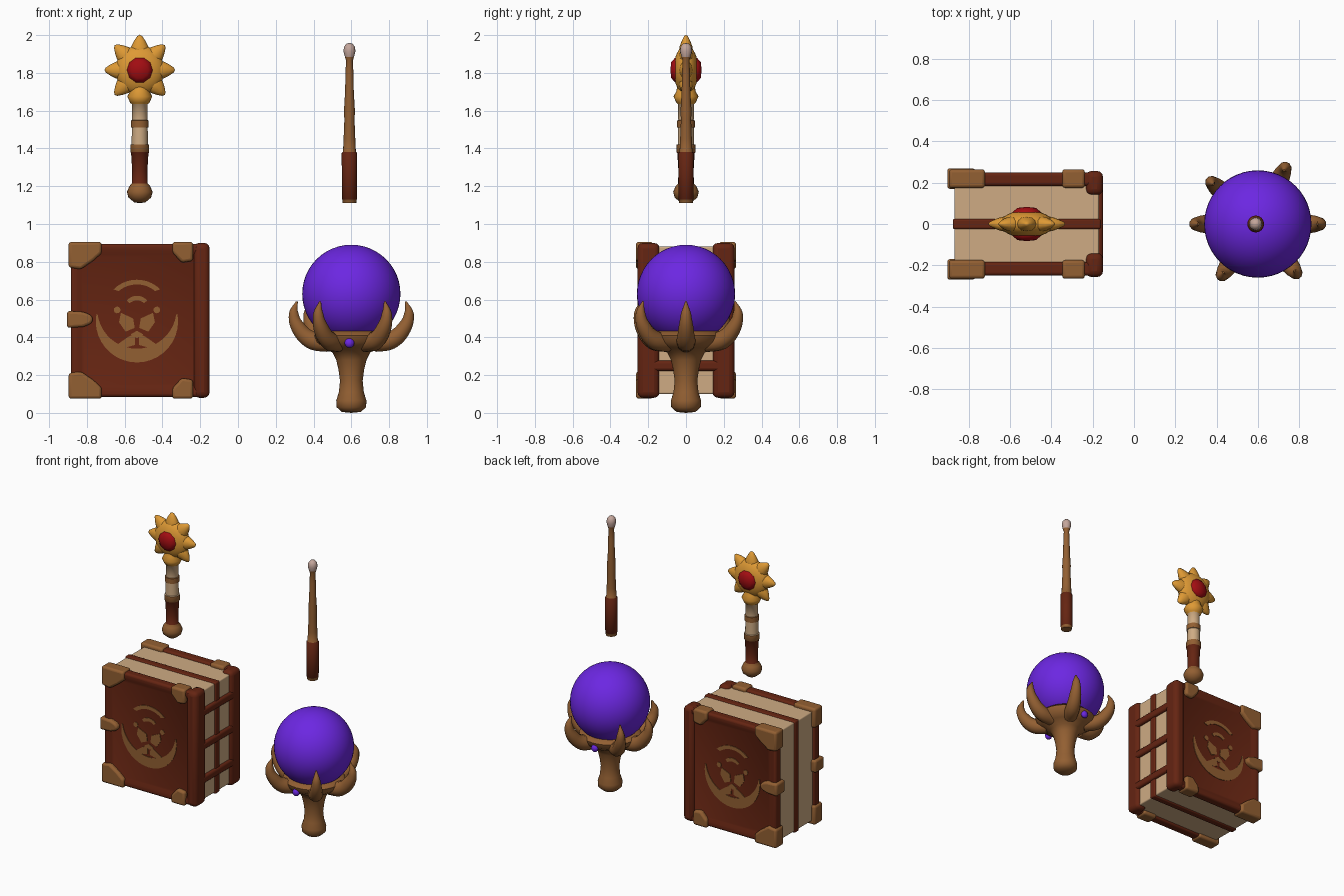
import bpy, bmesh, math
from mathutils import Matrix, Vector

cube = bpy.data.objects.get("Cube")
if cube:
    bpy.data.objects.remove(cube)


def material(name, r, g, b):
    m = bpy.data.materials.new(name)
    m.use_nodes = True
    m.diffuse_color = (r, g, b, 1)
    m.node_tree.nodes["Principled BSDF"].inputs["Base Color"].default_value = (r, g, b, 1)
    return m


LEATHER = material("dark red leather", .13, .018, .006)
BRONZE = material("brown bronze", .29, .115, .032)
PAPER = material("cream paper", .62, .41, .23)
GOLD = material("gold", .73, .32, .035)
RED = material("red gem", .36, .004, .006)
PURPLE = material("purple crystal", .15, .02, .76)
PALE = material("pale crystal", .55, .38, .33)


def finish(name, bm, mats, bevel=0, smooth=40):
    bmesh.ops.recalc_face_normals(bm, faces=bm.faces)
    mesh = bpy.data.meshes.new(name)
    bm.to_mesh(mesh)
    bm.free()
    for m in mats:
        mesh.materials.append(m)
    ob = bpy.data.objects.new(name, mesh)
    bpy.context.collection.objects.link(ob)
    bpy.ops.object.select_all(action='DESELECT')
    ob.select_set(True)
    bpy.context.view_layer.objects.active = ob
    if bevel:
        mod = ob.modifiers.new("soft edges", 'BEVEL')
        mod.width, mod.segments, mod.limit_method = bevel, 3, 'ANGLE'
    if smooth:
        bpy.ops.object.shade_smooth_by_angle(angle=math.radians(smooth))
    return ob


def box_mesh(x, y, z):
    bm = bmesh.new()
    size = Matrix.Diagonal((x[1] - x[0], abs(y[1] - y[0]), z[1] - z[0], 1))
    mid = Matrix.Translation((sum(x) / 2, sum(y) / 2, sum(z) / 2))
    bmesh.ops.create_cube(bm, size=1, matrix=mid @ size)
    return bm


def prism(name, points, y0, y1, mat, bevel=0):
    """Outline in x and z, extruded along y."""
    bm = bmesh.new()
    face = bm.faces.new([bm.verts.new((x, y0, z)) for x, z in points])
    out = bmesh.ops.extrude_face_region(bm, geom=[face])
    verts = [v for v in out["geom"] if isinstance(v, bmesh.types.BMVert)]
    bmesh.ops.translate(bm, verts=verts, vec=(0, y1 - y0, 0))
    return finish(name, bm, [mat], bevel)


def lathe(name, profile, place, bands, steps=24):
    """Spin (radius, height) pairs; bands are (top height, material)."""
    bm = bmesh.new()
    verts = [bm.verts.new((r, 0, h)) for r, h in profile]
    edges = [bm.edges.new(p) for p in zip(verts, verts[1:])]
    bmesh.ops.spin(bm, geom=verts + edges, axis=(0, 0, 1), cent=(0, 0, 0),
                   steps=steps, angle=math.tau)
    bmesh.ops.remove_doubles(bm, verts=bm.verts, dist=.0005)
    for f in bm.faces:
        h = f.calc_center_median().z
        f.material_index = next((i for i, b in enumerate(bands) if h < b[0]), len(bands) - 1)
    bm.transform(place)
    return finish(name, bm, [b[1] for b in bands], smooth=60)


def ball(name, centre, size, mat, segs=32, smooth=60):
    bm = bmesh.new()
    bmesh.ops.create_uvsphere(bm, u_segments=segs, v_segments=segs // 2, radius=1,
                              matrix=Matrix.Translation(centre) @ Matrix.Diagonal((*size, 1)))
    return finish(name, bm, [mat], smooth=smooth)


def arc(cx, cz, r, a0, a1, n=20):
    angles = [math.radians(a0 + (a1 - a0) * i / n) for i in range(n + 1)]
    return [(cx + r * math.cos(a), cz + r * math.sin(a)) for a in angles]


# Book: pages, middle board and spine bands
for s, side in ((-1, "front"), (1, "back")):
    finish(side + "_pages", box_mesh((-.87, -.17), (s * .01, s * .2), (.1, .88)), [PAPER], .008)
finish("middle_board", box_mesh((-.878, -.16), (-.025, .025), (.092, .888)), [LEATHER], .01)
for i in range(3):
    z = .25 + .24 * i
    finish(f"spine_band_{i}", box_mesh((-.2, -.15), (-.2, .2), (z - .027, z + .027)), [LEATHER], .015)

# Book: covers with sunken panels, fittings and emblem on both sides
CX, CZ = -.535, .49
for s, side in ((-1, "front"), (1, "back")):
    bm = box_mesh((-.885, -.16), (s * .185, s * .25), (.085, .895))
    bm.normal_update()
    panel = max(bm.faces, key=lambda f: f.normal.y * s)
    bmesh.ops.inset_region(bm, faces=[panel], thickness=.05)
    bmesh.ops.inset_region(bm, faces=[panel], thickness=.03, depth=-.012)
    finish(side + "_cover", bm, [LEATHER], .015)
    finish(side + "_hinge", box_mesh((-.235, -.15), (s * .14, s * .257), (.08, .9)), [LEATHER], .03)

    for t, level in ((-1, "lower"), (1, "upper")):
        edge = CZ + t * .415
        outer = [(0, 0), (.175, 0), (.175, .06), (.13, .1), (.065, .145), (0, .135)]
        inner = [(0, 0), (.11, 0), (.11, .1), (.05, .11), (0, .055)]
        for tag, x0, shape in (("outer", -.897, outer), ("inner", -.348, inner)):
            prism(f"{side}_{level}_{tag}_corner", [(x0 + x, edge - t * z) for x, z in shape],
                  s * .175, s * .265, BRONZE, .015)

    prism(side + "_clasp", [(-.905, .45), (-.82, .455), (-.78, .47), (-.765, .495),
                            (-.78, .52), (-.82, .535), (-.905, .54)], s * .17, s * .27, BRONZE, .015)

    def plate(name, pts):
        prism(f"{side}_emblem_{name}", pts, s * .235, s * .242, BRONZE)

    plate("crescent", arc(CX, .485, .218, 170, 370) + arc(CX, .55, .21, -8, -172))
    plate("brow", arc(CX, .53, .175, 45, 135) + arc(CX, .53, .15, 130, 50))
    plate("inner_arc", arc(CX, .55, .07, 40, 140) + arc(CX, .535, .06, 130, 50))
    for d in (-1, 1):
        plate(f"dot_{d}", arc(CX + d * .105, .545, .018, 0, 342, 9))
        plate(f"cheek_{d}", [(CX + d * x, z) for x, z in
                             ((.012, .45), (.02, .50), (.085, .53), (.095, .48), (.06, .43))])
        plate(f"fang_{d}", [(CX + d * x, z) for x, z in
                            ((.01, .36), (.012, .42), (.05, .40), (.1, .365), (.08, .34))])
    plate("centre", [(CX, .435), (CX - .035, .415), (CX, .395), (CX + .035, .415)])

# Orb on a clawed stand
OX = .6
ball("orb", (OX, 0, .63), (.26, .26, .26), PURPLE, 48)
lathe("orb_stand", [(0, 0), (.05, .005), (.078, .03), (.08, .065), (.066, .11), (.06, .17),
                    (.068, .23), (.08, .28), (.1, .32), (.15, .345), (.19, .375), (.2, .41),
                    (.17, .435), (.1, .42), (0, .4)],
      Matrix.Translation((OX, 0, 0)), [(9, BRONZE)], 32)
CLAW = [(.12, .37, .05), (.21, .385, .05), (.28, .45, .04), (.305, .525, .027), (.288, .59, .005)]
for i, angle in enumerate((0, 64, 138, 180, 235, 308)):
    a = math.radians(angle)
    curve = bpy.data.curves.new(f"claw_{i}", 'CURVE')
    curve.dimensions, curve.bevel_depth, curve.bevel_resolution = '3D', 1, 3
    curve.resolution_u, curve.use_fill_caps = 6, True
    path = curve.splines.new('BEZIER')
    path.bezier_points.add(len(CLAW) - 1)
    for p, (r, z, width) in zip(path.bezier_points, CLAW):
        p.co = (OX + r * math.cos(a), r * math.sin(a), z)
        p.radius = width
        p.handle_left_type = p.handle_right_type = 'AUTO'
    curve.materials.append(BRONZE)
    claw = bpy.data.objects.new(f"claw_{i}", curve)
    bpy.context.collection.objects.link(claw)
    bpy.ops.object.select_all(action='DESELECT')
    claw.select_set(True)
    bpy.context.view_layer.objects.active = claw
    bpy.ops.object.convert(target='MESH')
    bpy.ops.object.shade_smooth_by_angle(angle=math.radians(60))
for s, side in ((-1, "front"), (1, "back")):
    ball(side + "_stand_gem", (OX - .01, s * .188, .37), (.026, .02, .026), PURPLE, 12)

# Wand
lathe("wand", [(0, 1.11), (.036, 1.11), (.038, 1.13), (.04, 1.132), (.041, 1.375), (.034, 1.382),
               (.031, 1.45), (.027, 1.55), (.029, 1.6), (.023, 1.7), (.021, 1.8), (.018, 1.865),
               (.024, 1.885), (.032, 1.915), (.028, 1.94), (.015, 1.955), (0, 1.958)],
      Matrix.Translation((.59, 0, 0)),
      [(1.131, BRONZE), (1.38, LEATHER), (1.89, BRONZE), (9, PALE)], 16)

# Sun mace: handle, head, spikes and gems
MX, MZ = -.52, 1.815
lathe("mace_handle", [(0, 1.11), (.03, 1.115), (.06, 1.14), (.068, 1.17), (.055, 1.2), (.042, 1.215),
                      (.04, 1.28), (.046, 1.375), (.05, 1.38), (.049, 1.42), (.043, 1.422),
                      (.042, 1.51), (.047, 1.512), (.047, 1.548), (.041, 1.55), (.042, 1.635),
                      (.05, 1.64), (.066, 1.675), (.05, 1.705), (.045, 1.75)],
      Matrix.Translation((MX, 0, 0)),
      [(1.212, BRONZE), (1.378, LEATHER), (1.421, BRONZE), (1.511, PAPER),
       (1.549, BRONZE), (1.637, PAPER), (9, GOLD)])
ball("sun_disc", (MX, 0, MZ), (.13, .066, .13), GOLD)
for i in range(-3, 4):
    turn = Matrix.Rotation(math.radians(45 * i), 4, 'Y')
    lathe(f"sun_spike_{i + 3}", [(.04, .06), (.05, .1), (.045, .125), (.03, .155), (.013, .18), (0, .187)],
          Matrix.Translation((MX, 0, MZ)) @ turn @ Matrix.Diagonal((1, .75, 1, 1)), [(9, GOLD)], 12)
for s, side in ((-1, "front"), (1, "back")):
    lathe(side + "_sun_gem", [(.07, .03), (.068, .058), (.045, .078), (0, .083)],
          Matrix.Translation((MX, 0, MZ)) @ Matrix.Rotation(-s * math.pi / 2, 4, 'X'), [(9, RED)], 10)
